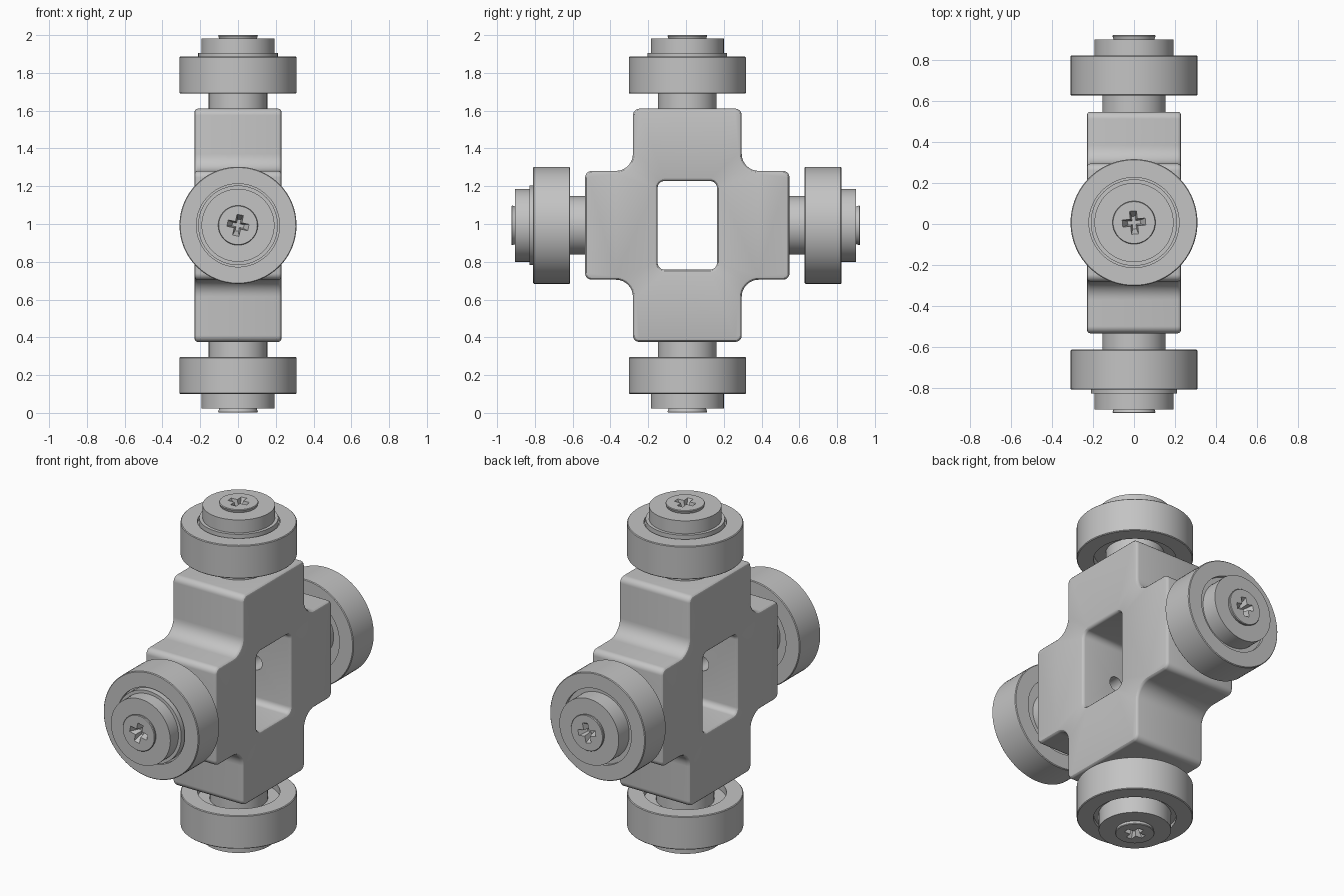
import bpy, bmesh, math
from mathutils import Vector, Matrix

if "Cube" in bpy.data.objects:
    bpy.data.objects.remove(bpy.data.objects["Cube"])

CENTRE = Vector((0, 0.007, 0.993))
grey = bpy.data.materials.new("light_grey")
grey.diffuse_color = (0.55, 0.55, 0.55, 1)
grey.use_nodes = True
grey.node_tree.nodes["Principled BSDF"].inputs["Base Color"].default_value = grey.diffuse_color


def make(name, bm, matrix=Matrix()):
    bmesh.ops.recalc_face_normals(bm, faces=bm.faces)
    me = bpy.data.meshes.new(name)
    bm.to_mesh(me)
    bm.free()
    me.transform(matrix)
    me.materials.append(grey)
    ob = bpy.data.objects.new(name, me)
    bpy.context.collection.objects.link(ob)
    return ob


def select(ob):
    bpy.ops.object.select_all(action='DESELECT')
    ob.select_set(True)
    bpy.context.view_layer.objects.active = ob


def smooth(ob):
    select(ob)
    bpy.ops.object.shade_smooth_by_angle(angle=math.radians(30))
    return ob


def cut(ob, cutter):
    mod = ob.modifiers.new("cut", 'BOOLEAN')
    mod.operation, mod.solver, mod.object = 'DIFFERENCE', 'EXACT', cutter
    select(ob)
    bpy.ops.object.modifier_apply(modifier=mod.name)
    bpy.data.objects.remove(cutter)


def lathe(name, profile, matrix, n=72):
    """Revolve (radius, height) points; both ends lie on the axis."""
    bm = bmesh.new()
    vs = [bm.verts.new((r, 0, h)) for r, h in profile]
    es = [bm.edges.new(p) for p in zip(vs, vs[1:])]
    bmesh.ops.spin(bm, geom=vs + es, cent=(0, 0, 0), axis=(0, 0, 1),
                   angle=math.tau, steps=n, use_merge=True)
    bmesh.ops.remove_doubles(bm, verts=bm.verts, dist=1e-5)
    return smooth(make(name, bm, matrix))


def arc(cx, cy, r, a0, a1, n=8):
    return [(cx + r * math.cos(math.radians(a0 + (a1 - a0) * i / n)),
             cy + r * math.sin(math.radians(a0 + (a1 - a0) * i / n)))
            for i in range(n + 1)]


def mirrored(quarter):
    """Complete a first-quadrant outline to all four quadrants."""
    half = quarter + [(-u, v) for u, v in reversed(quarter)]
    return half + [(-u, -v) for u, v in half]


def cross_outline(d):
    """Plus-shaped outline (y, z) drawn inward by d."""
    r, f = 0.035 - d, 0.09 + d
    ly, lz, w, h = 0.541 - d, 0.6175 - d, 0.288 - d, 0.288 - d
    return mirrored(arc(ly - r, h - r, r, 0, 90)
                    + arc(w + f, h + f, f, 270, 180)
                    + arc(w - r, lz - r, r, 0, 90))


def window_outline(d):
    """Window outline, widened outward by d."""
    r = 0.035 + d
    return mirrored(arc(0.157 + d - r, 0.234 + d - r, r, 0, 90))


# Body: plus-shaped block with rounded rims and a window through it
bm = bmesh.new()
X, B = 0.23, 0.017
steps = [(B * (1 - math.cos(a)), X - B + B * math.sin(a))
         for a in (math.pi / 2, math.pi / 3, math.pi / 6, 0)]
section = [(d, x) for d, x in steps] + [(d, -x) for d, x in reversed(steps)]
caps = {0: [], len(section) - 1: []}
for outline in (cross_outline, window_outline):
    rings = [[bm.verts.new((x, u, v)) for u, v in outline(d)] for d, x in section]
    n = len(rings[0])
    for a, b in zip(rings, rings[1:]):
        for i in range(n):
            j = (i + 1) % n
            bm.faces.new((a[i], a[j], b[j], b[i]))
    for k in caps:
        caps[k] += [bm.edges.get((rings[k][i], rings[k][(i + 1) % n])) for i in range(n)]
for edges in caps.values():
    bmesh.ops.triangle_fill(bm, edges=edges, use_beauty=True)
body = make("body", bm, Matrix.Translation(CENTRE))

# Screw holes opening into the window
for axis, length in (((0, 1, 0), 0.7), ((0, 0, 1), 0.86)):
    bm = bmesh.new()
    bmesh.ops.create_cone(bm, cap_ends=True, segments=32, radius1=0.042,
                          radius2=0.042, depth=length)
    turn = Vector(axis).to_track_quat('Z', 'X').to_matrix().to_4x4()
    cut(body, make("hole_cutter", bm, Matrix.Translation(CENTRE) @ turn))
smooth(body)


def cross_cutter(top, depth, matrix):
    """Tapered cross-shaped driver recess."""
    bm = bmesh.new()
    L, W = 0.056, 0.017
    pts = [(L, -W), (L, W), (W, W), (W, L), (-W, L), (-W, W),
           (-L, W), (-L, -W), (-W, -W), (-W, -L), (W, -L), (W, -W)]
    lo = [bm.verts.new((x * 0.55, y * 0.55, top - depth)) for x, y in pts]
    hi = [bm.verts.new((x * 1.1, y * 1.1, top + 0.01)) for x, y in pts]
    bm.faces.new(lo)
    bm.faces.new(hi)
    for i in range(12):
        j = (i + 1) % 12
        bm.faces.new((lo[i], lo[j], hi[j], hi[i]))
    return make("driver_cutter", bm, matrix)


# Four arms: axle, roller, optional raised washer, cap with screw head
A, Bk = 0.08, 0.275
arms = [("top", (0, 0, 1), 0.6175, True, 5), ("bottom", (0, 0, -1), 0.6175, False, 5),
        ("front", (0, -1, 0), 0.541, True, -12), ("back", (0, 1, 0), 0.541, False, 12)]
for side, direction, start, raised, spin in arms:
    d = Vector(direction)
    m = (Matrix.Translation(CENTRE + d * start)
         @ d.to_track_quat('Z', 'X').to_matrix().to_4x4()
         @ Matrix.Rotation(math.radians(spin), 4, 'Z'))
    lathe(side + "_axle", [(0, -0.02), (0.155, -0.02), (0.155, A + 0.06), (0, A + 0.06)], m)
    lathe(side + "_roller",
          [(0, A + 0.04), (0.22, A + 0.04), (0.22, A), (0.306, A), (0.31, A + 0.004),
           (0.31, Bk - 0.004), (0.306, Bk), (0.22, Bk), (0.22, Bk - 0.02), (0, Bk - 0.02)], m)
    cap, head = (0.371, 0.39) if raised else (0.353, 0.374)
    if raised:
        lathe(side + "_washer", [(0, Bk - 0.03), (0.211, Bk - 0.03),
                                 (0.211, Bk + 0.02), (0, Bk + 0.02)], m)
    screw = lathe(side + "_cap_and_screw",
                  [(0, Bk - 0.04), (0.193, Bk - 0.04), (0.193, cap), (0.1, cap),
                   (0.105, head - 0.004), (0.102, head), (0, head)], m)
    cut(screw, cross_cutter(head, 0.05, m))
    smooth(screw)
